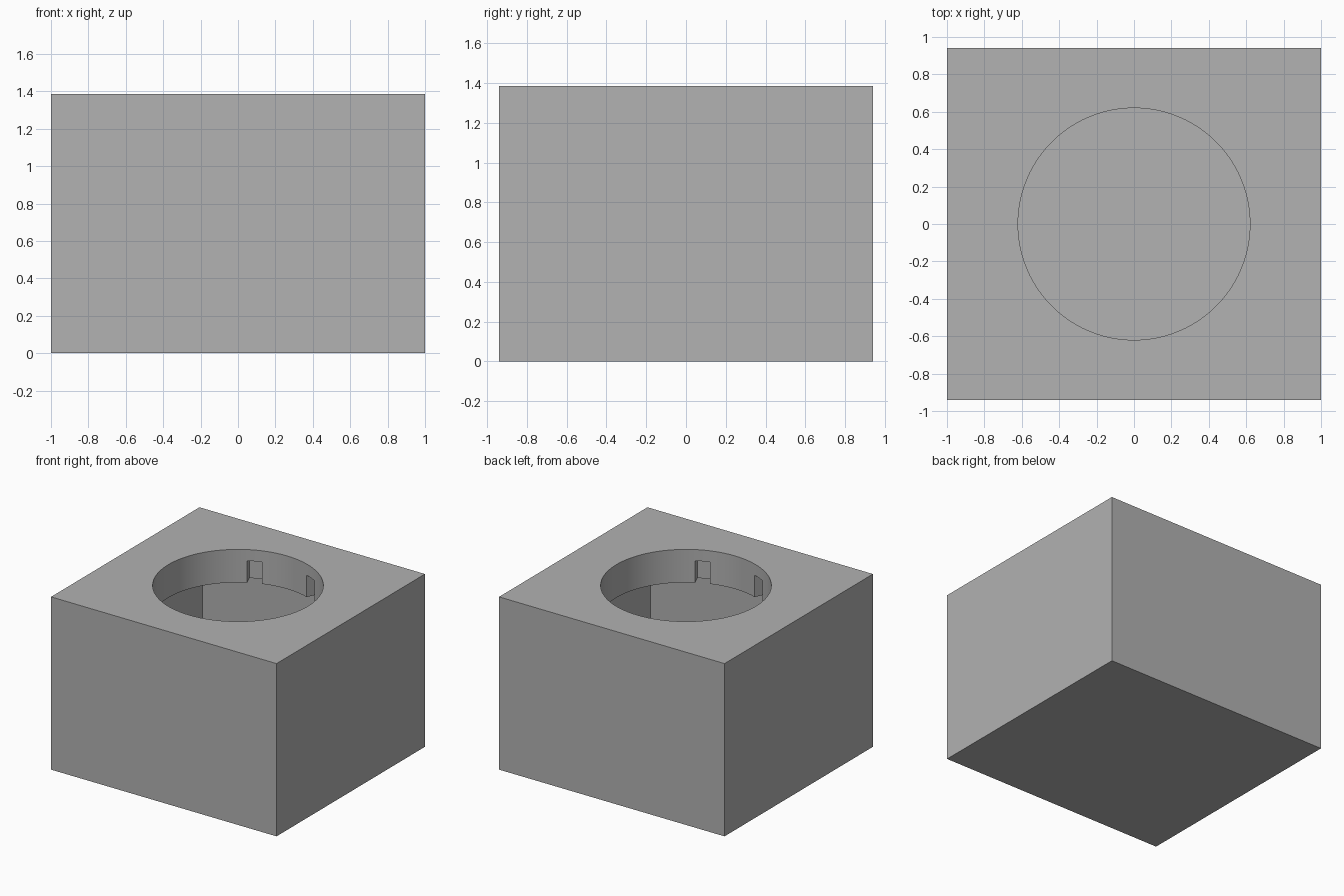
import bpy
from math import radians, cos, sin

cube = bpy.data.objects.get("Cube")
if cube:
    bpy.data.objects.remove(cube, do_unlink=True)

WIDTH, DEPTH, HEIGHT = 2.0, 1.88, 1.385
WALL = 0.09          # side walls and floor
COLLAR = 0.265       # thickness of the top plate around the hole
HOLE_R = 0.62
SLOT_TOP = 0.09      # solid lip above each slot
SLOT_W, SLOT_D = 0.11, 0.08

grey = bpy.data.materials.new("plain grey")
grey.use_nodes = True
grey.diffuse_color = (0.445, 0.445, 0.445, 1)
grey.node_tree.nodes["Principled BSDF"].inputs["Base Color"].default_value = grey.diffuse_color


def box(name, size, centre, angle=0):
    bpy.ops.mesh.primitive_cube_add(size=1, location=centre, rotation=(0, 0, angle))
    obj = bpy.context.object
    obj.name = name
    obj.scale = size
    bpy.ops.object.transform_apply(location=False, rotation=False, scale=True)
    obj.data.materials.append(grey)
    return obj


def cut(target, cutter):
    cutter.hide_render = True
    mod = target.modifiers.new("cut", 'BOOLEAN')
    mod.operation, mod.solver, mod.object = 'DIFFERENCE', 'EXACT', cutter
    bpy.context.view_layer.objects.active = target
    bpy.ops.object.modifier_apply(modifier=mod.name)
    bpy.data.objects.remove(cutter, do_unlink=True)


# Outer block
housing = box("housing", (WIDTH, DEPTH, HEIGHT), (0, 0, HEIGHT / 2))

# Square cavity under the collar
cavity_top = HEIGHT - COLLAR
cut(housing, box("cavity_cutter", (WIDTH - 2 * WALL, DEPTH - 2 * WALL, cavity_top - WALL),
                 (0, 0, (cavity_top + WALL) / 2)))

# Round opening through the collar
bpy.ops.mesh.primitive_cylinder_add(vertices=96, radius=HOLE_R, depth=2 * COLLAR + 0.2,
                                    location=(0, 0, HEIGHT))
hole = bpy.context.object
hole.data.materials.append(grey)
cut(housing, hole)

# Locking slots in the collar, open to the cavity below
slot_top, slot_bottom = HEIGHT - SLOT_TOP, cavity_top - 0.1
inner, outer = HOLE_R - 0.1, HOLE_R + SLOT_D
for side in (90, 270):
    for offset in (-23.7, 23.7):
        a = radians(side + offset)
        r = (inner + outer) / 2
        cut(housing, box("slot_cutter", (outer - inner, SLOT_W, slot_top - slot_bottom),
                         (r * cos(a), r * sin(a), (slot_top + slot_bottom) / 2), a))

# Smooth the round wall, keep the corners crisp
bpy.ops.object.select_all(action='DESELECT')
housing.select_set(True)
bpy.context.view_layer.objects.active = housing
bpy.ops.object.shade_smooth_by_angle(angle=radians(30))
